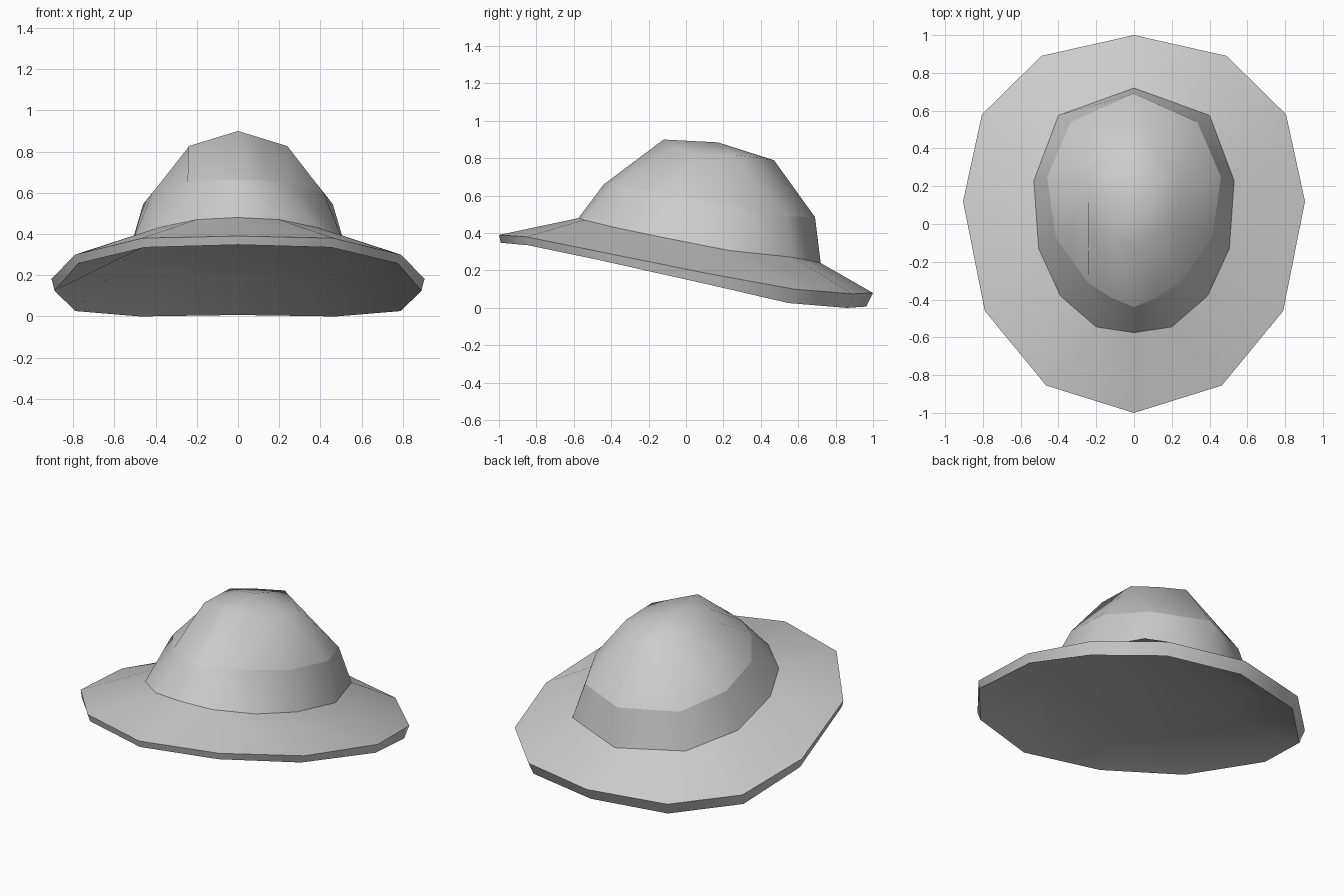
import bpy
import bmesh
import math

cube = bpy.data.objects.get("Cube")
if cube:
    bpy.data.objects.remove(cube, do_unlink=True)


def make_material(name, value):
    mat = bpy.data.materials.new(name)
    mat.use_nodes = True
    colour = (value, value, value, 1.0)
    mat.diffuse_color = colour
    mat.node_tree.nodes["Principled BSDF"].inputs["Base Color"].default_value = colour
    return mat


felt = make_material("grey felt", 0.6)


def full_ring(half):
    """Mirror a half outline, listed from back to front, into a closed ring."""
    mirrored = [(-x, y, z) for x, y, z in reversed(half[1:-1])]
    return half + mirrored


def loft(name, halves, tip=None, cap_first=False, angle=40):
    """Skin consecutive rings, optionally closing them to a tip or a cap."""
    bm = bmesh.new()
    rings = [[bm.verts.new(p) for p in full_ring(h)] for h in halves]
    count = len(rings[0])
    for low, high in zip(rings, rings[1:]):
        for i in range(count):
            j = (i + 1) % count
            bm.faces.new((low[i], low[j], high[j], high[i]))
    if cap_first:
        # Strips running straight across from left to right
        ring = rings[0]
        for i in range(count // 2):
            strip = (ring[i], ring[i + 1], ring[-i - 1], ring[-i])
            bm.faces.new(list(dict.fromkeys(strip)))
    if tip:
        peak = bm.verts.new(tip)
        for i in range(count):
            bm.faces.new((rings[-1][i], rings[-1][(i + 1) % count], peak))
    bmesh.ops.recalc_face_normals(bm, faces=bm.faces[:])
    # Open shells are oriented away from the middle of the hat
    face = max(bm.faces, key=lambda f: abs(f.normal.x))
    if face.normal.x * face.calc_center_median().x < 0:
        bmesh.ops.reverse_faces(bm, faces=bm.faces[:])
    mesh = bpy.data.meshes.new(name)
    bm.to_mesh(mesh)
    bm.free()
    mesh.materials.append(felt)
    obj = bpy.data.objects.new(name, mesh)
    bpy.context.collection.objects.link(obj)
    bpy.ops.object.select_all(action="DESELECT")
    obj.select_set(True)
    bpy.context.view_layer.objects.active = obj
    bpy.ops.object.shade_smooth_by_angle(angle=math.radians(angle))


# Half outlines from back to front
brim_lip = [(0, .963, .007), (.475, .86, 0), (.79, .548, .026), (.89, .12, .125),
            (.775, -.47, .257), (.452, -.845, .335), (0, -.99, .348)]
brim_edge = [(0, 1, .08), (.49, .89, .075), (.805, .58, .1), (.905, .12, .183),
             (.79, -.46, .3), (.465, -.855, .38), (0, -1, .39)]
crown_base = [(0, .72, .24), (.4, .575, .27), (.53, .23, .307), (.505, -.13, .378),
              (.39, -.38, .43), (.2, -.545, .47), (0, -.575, .48)]
crown_mid = [(0, .69, .485), (.335, .54, .49), (.46, .25, .545), (.415, -.07, .6),
             (.245, -.31, .645), (.12, -.39, .66), (0, -.44, .66)]
crown_top = [(0, .47, .79), (.13, .37, .805), (.24, .26, .818), (.24, .13, .822),
             (.24, 0, .826), (.12, -.06, .863), (0, -.12, .9)]

# Brim: hollow underside parallel to the top, thin rim and sloping top
hollow = [(x, y - .01, z - .06) for x, y, z in crown_base]
loft("brim", [hollow, brim_lip, brim_edge, crown_base], cap_first=True)

# Crown: steep lower band and rounded dome
loft("crown_band", [crown_base, crown_mid], angle=60)
loft("crown_dome", [crown_mid, crown_top], tip=(0, .17, .885), angle=60)
